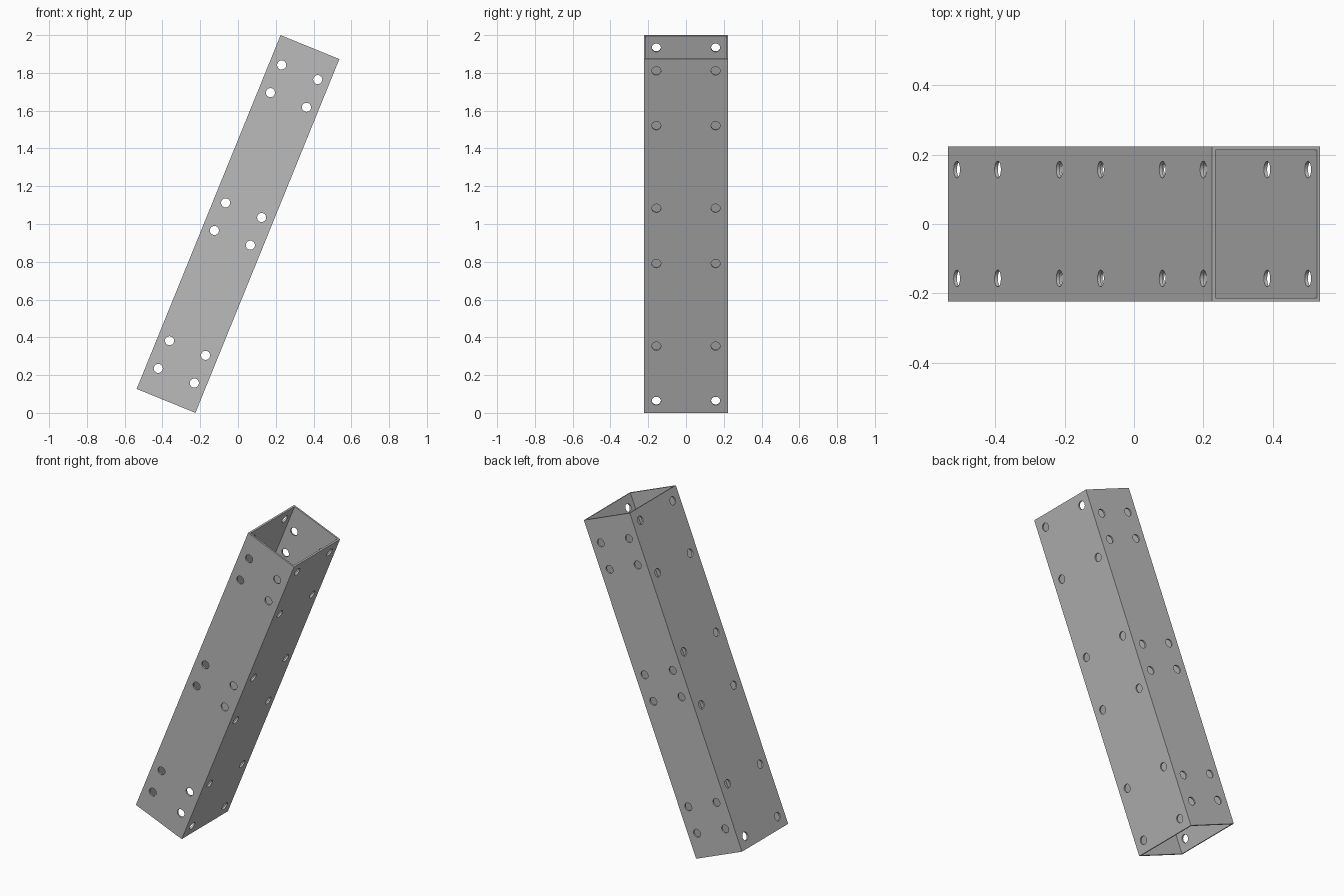
import bpy, bmesh, math
from mathutils import Matrix

cube = bpy.data.objects.get("Cube")
if cube:
    bpy.data.objects.remove(cube, do_unlink=True)

WIDTH, DEPTH, LENGTH, WALL = 0.336, 0.447, 2.022, 0.01
HOLE_R = 0.024
TILT = Matrix.Translation((0, 0, 1)) @ Matrix.Rotation(math.radians(22.14), 4, 'Y')

grey = bpy.data.materials.new("steel grey")
grey.use_nodes = True
colour = (0.5, 0.5, 0.5, 1)
grey.diffuse_color = colour
grey.node_tree.nodes["Principled BSDF"].inputs["Base Color"].default_value = colour


def make_object(name, bm):
    bmesh.ops.recalc_face_normals(bm, faces=bm.faces)
    mesh = bpy.data.meshes.new(name)
    bm.to_mesh(mesh)
    bm.free()
    obj = bpy.data.objects.new(name, mesh)
    bpy.context.collection.objects.link(obj)
    obj.matrix_world = TILT
    return obj


# Open rectangular tube: a ring profile extruded along its length
bm = bmesh.new()
rings = []
for inset in (0, WALL):
    x, y = WIDTH / 2 - inset, DEPTH / 2 - inset
    rings.append([bm.verts.new((sx * x, sy * y, -LENGTH / 2))
                  for sx, sy in ((-1, -1), (1, -1), (1, 1), (-1, 1))])
outer, inner = rings
end = [bm.faces.new((outer[i], outer[(i + 1) % 4], inner[(i + 1) % 4], inner[i]))
       for i in range(4)]
top = bmesh.ops.extrude_face_region(bm, geom=end, use_keep_orig=True)["geom"]
bmesh.ops.translate(bm, vec=(0, 0, LENGTH),
                    verts=[g for g in top if isinstance(g, bmesh.types.BMVert)])
tube = make_object("square_tube", bm)
tube.data.materials.append(grey)

# Drills: each one passes through a pair of opposite walls
bm = bmesh.new()


def drill(location, axis):
    turn = Matrix.Rotation(math.pi / 2, 4, axis)
    bmesh.ops.create_cone(bm, cap_ends=True, segments=32, radius1=HOLE_R,
                          radius2=HOLE_R, depth=0.8,
                          matrix=Matrix.Translation(location) @ turn)


for side in (-1, 1):
    for half in (-1, 1):
        for z in (0.867, 0.709, 0.079):      # front and back walls
            drill((side * 0.103, 0, half * z), 'X')
        for z in (0.943, 0.63, 0.158):       # left and right walls
            drill((0, side * 0.157, half * z), 'Y')
cutter = make_object("hole_cutter", bm)
cutter.data.materials.append(grey)
cutter.hide_render = True

# Cut the holes and keep the result as plain mesh
cut = tube.modifiers.new("holes", 'BOOLEAN')
cut.operation = 'DIFFERENCE'
cut.solver = 'EXACT'
cut.object = cutter
bpy.context.view_layer.objects.active = tube
tube.select_set(True)
bpy.ops.object.modifier_apply(modifier=cut.name)
bpy.data.objects.remove(cutter, do_unlink=True)
bpy.ops.object.shade_smooth_by_angle(angle=math.radians(30))
